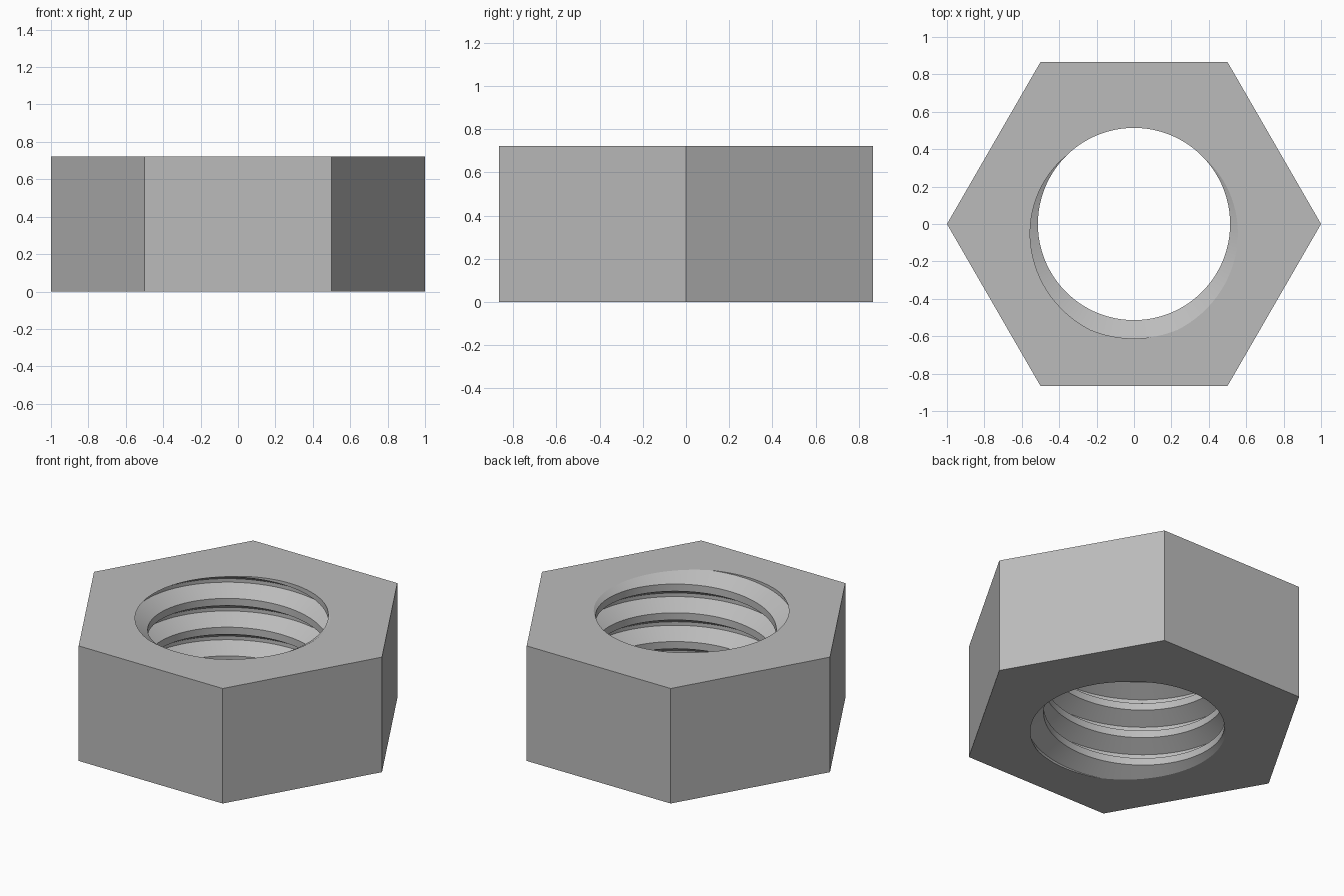
import bpy, bmesh
from math import cos, sin, pi

cube = bpy.data.objects.get("Cube")
if cube:
    bpy.data.objects.remove(cube)

HEIGHT = 0.722
TURNS = 4
PITCH = HEIGHT / TURNS
MINOR, MAJOR = 0.514, 0.612
STEPS = 96

# Plain steel colour
steel = bpy.data.materials.new("light_grey_steel")
steel.use_nodes = True
colour = (0.5, 0.5, 0.5, 1)
steel.diffuse_color = colour
steel.node_tree.nodes["Principled BSDF"].inputs["Base Color"].default_value = colour

bm = bmesh.new()

# Thread: one pitch of the profile (radius, rise) swept along a right-hand helix
profile = [(MAJOR, -PITCH / 16), (MAJOR, PITCH / 16),
           (MINOR, PITCH * 3 / 8), (MINOR, PITCH * 5 / 8),
           (MAJOR, PITCH * 15 / 16)]
previous = None
for k in range(-2 * STEPS, (TURNS + 2) * STEPS + 1):
    a = 2 * pi * k / STEPS - pi / 2
    row = [bm.verts.new((r * cos(a), r * sin(a), PITCH * k / STEPS + dz))
           for r, dz in profile]
    if previous:
        for j in range(len(profile) - 1):
            bm.faces.new((previous[j], previous[j + 1], row[j + 1], row[j]))
    previous = row
bmesh.ops.remove_doubles(bm, verts=bm.verts[:], dist=1e-4)

# Trim the thread flush with both faces of the nut
for z, up in ((0, -1), (HEIGHT, 1)):
    bmesh.ops.bisect_plane(bm, geom=bm.verts[:] + bm.edges[:] + bm.faces[:],
                           dist=1e-5, plane_co=(0, 0, z), plane_no=(0, 0, up),
                           clear_outer=True)
bmesh.ops.remove_doubles(bm, verts=bm.verts[:], dist=1e-5)

# Six outer flats
rings = [[bm.verts.new((cos(i * pi / 3), sin(i * pi / 3), z)) for i in range(6)]
         for z in (0, HEIGHT)]
for i in range(6):
    n = (i + 1) % 6
    bm.faces.new((rings[0][i], rings[0][n], rings[1][n], rings[1][i]))

# Top and bottom faces between the hexagon and the hole
for z in (0, HEIGHT):
    rim = [e for e in bm.edges if e.is_boundary
           and all(abs(v.co.z - z) < 1e-4 for v in e.verts)]
    bmesh.ops.triangle_fill(bm, edges=rim, use_beauty=True, normal=(0, 0, 1))
bmesh.ops.recalc_face_normals(bm, faces=bm.faces[:])

mesh = bpy.data.meshes.new("hex_nut")
bm.to_mesh(mesh)
bm.free()
mesh.materials.append(steel)
nut = bpy.data.objects.new("hex_nut", mesh)
bpy.context.collection.objects.link(nut)

# Smooth thread flanks, crisp edges
bpy.ops.object.select_all(action="DESELECT")
nut.select_set(True)
bpy.context.view_layer.objects.active = nut
bpy.ops.object.shade_smooth_by_angle(angle=pi / 9)
